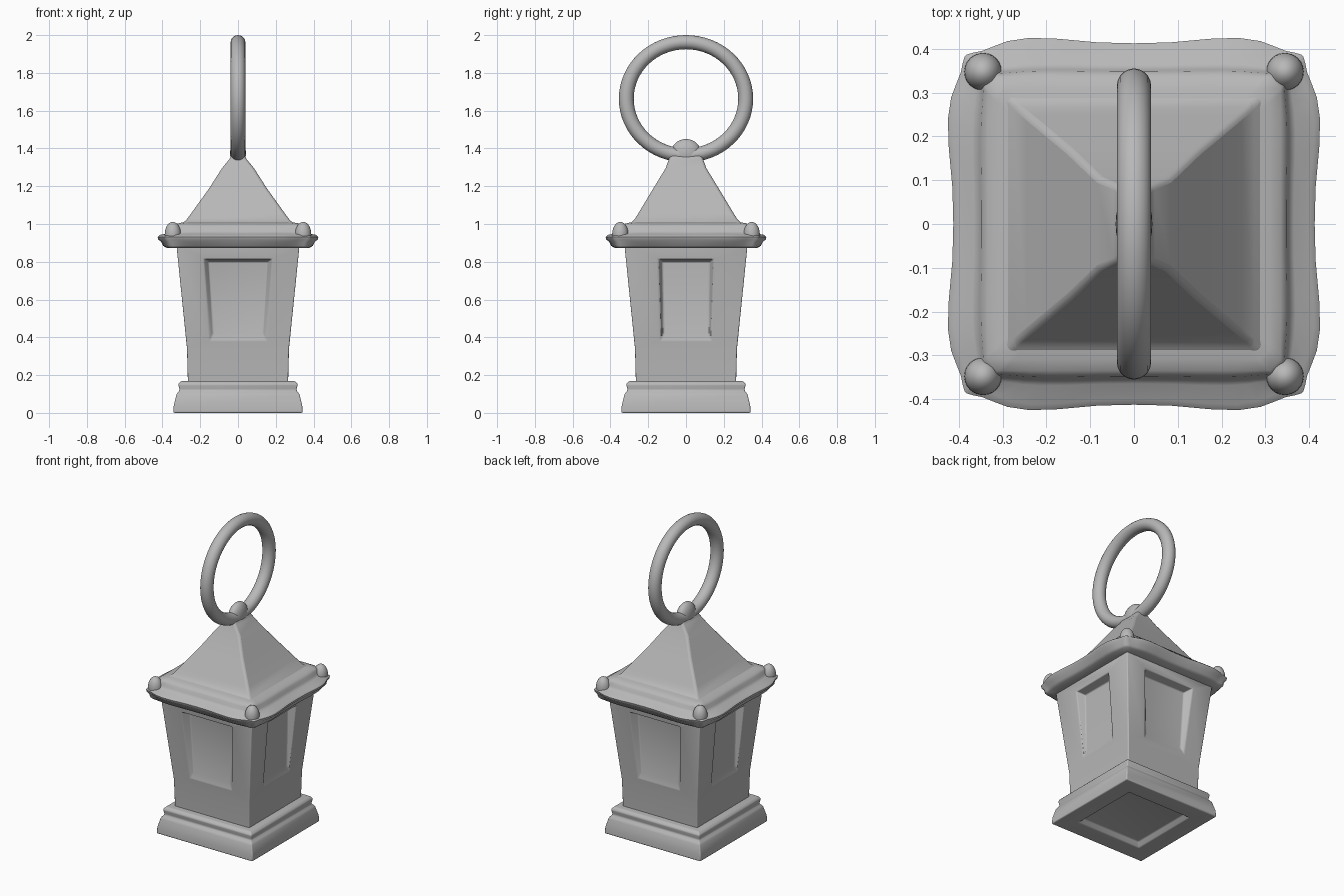
import bpy, bmesh, math
from mathutils import Matrix, Vector

if "Cube" in bpy.data.objects:
    bpy.data.objects.remove(bpy.data.objects["Cube"])

# Dark grey metal
metal = bpy.data.materials.new("dark_metal")
metal.diffuse_color = (0.48, 0.48, 0.48, 1)
metal.use_nodes = True
metal.node_tree.nodes["Principled BSDF"].inputs["Base Color"].default_value = metal.diffuse_color


def shade(ob, angle):
    ob.data.materials.append(metal)
    bpy.ops.object.select_all(action="DESELECT")
    ob.select_set(True)
    bpy.context.view_layer.objects.active = ob
    bpy.ops.object.shade_smooth_by_angle(angle=math.radians(angle))


def finish(bm, name, bevel=0.0, angle=35):
    bmesh.ops.remove_doubles(bm, verts=bm.verts, dist=1e-4)
    bmesh.ops.recalc_face_normals(bm, faces=bm.faces)
    me = bpy.data.meshes.new(name)
    bm.to_mesh(me)
    bm.free()
    ob = bpy.data.objects.new(name, me)
    bpy.context.collection.objects.link(ob)
    if bevel:
        m = ob.modifiers.new("soft_edges", "BEVEL")
        m.width, m.segments = bevel, 3
        m.limit_method, m.angle_limit = "ANGLE", math.radians(18)
    shade(ob, angle)


def square_loft(name, rings, side=((-1, 0),), bevel=0.0, angle=35):
    """Stack square rings (half_x, half_y, z, wave); side = (position, outward bulge)."""
    bm = bmesh.new()
    loops = []
    for hx, hy, z, wave in rings:
        loop = []
        for k in range(4):
            rot = Matrix.Rotation(k * math.pi / 2, 2)
            for t, b in side:
                p = rot @ Vector((t, -1 - b * wave))
                loop.append(bm.verts.new((p.x * hx, p.y * hy, z)))
        loops.append(loop)
    n = len(loops[0])
    for a, b in zip(loops, loops[1:]):
        for i in range(n):
            j = (i + 1) % n
            bm.faces.new((a[i], a[j], b[j], b[i]))
    bm.faces.new(loops[0][::-1])
    bm.faces.new(loops[-1])
    finish(bm, name, bevel, angle)


# Stepped plinth with a hollow underside
plinth = [(0.21, 0.03), (0.23, 0), (0.342, 0), (0.34, 0.04), (0.325, 0.1),
          (0.309, 0.12), (0.317, 0.152), (0.302, 0.168), (0.25, 0.17)]
square_loft("plinth", [(h, h, z, 0) for h, z in plinth], bevel=0.007, angle=60)


# Flared body with a recessed, nearly upright pane on every side
def body():
    bm = bmesh.new()
    zs, hs = (0.15, 0.34, 0.89), (0.265, 0.27, 0.326)
    surf = lambda z: hs[1] + (hs[2] - hs[1]) * (z - zs[1]) / (zs[2] - zs[1])
    for k in range(4):
        rot = Matrix.Rotation(k * math.pi / 2, 3, "Z")
        wt, wb = (0.18, 0.15) if k % 2 == 0 else (0.145, 0.135)
        V = lambda x, d, z: bm.verts.new(rot @ Vector((x, -d, z)))
        low = [V(-hs[0], hs[0], zs[0]), V(hs[0], hs[0], zs[0])]
        outer = [V(-hs[1], hs[1], zs[1]), V(hs[1], hs[1], zs[1]),
                 V(hs[2], hs[2], zs[2]), V(-hs[2], hs[2], zs[2])]
        bm.faces.new((low[0], low[1], outer[1], outer[0]))
        win = [(-wb, 0.38), (wb, 0.38), (wt, 0.815), (-wt, 0.815)]
        rim = [V(x, surf(z), z) for x, z in win]
        pane = [V(x * 0.87, 0.263, z + (0.04 if z < 0.5 else -0.015)) for x, z in win]
        for a, b in ((outer, rim), (rim, pane)):
            for i in range(4):
                j = (i + 1) % 4
                bm.faces.new((a[i], a[j], b[j], b[i]))
        bm.faces.new(pane)
    finish(bm, "body", bevel=0.006, angle=60)


body()

# Wavy eave with tucked-in corners and a raised inner rim
half = [(0, 0), (0.2, 0.005), (0.42, 0.025), (0.58, 0.03), (0.7, 0.012),
        (0.78, -0.018), (0.84, -0.042), (0.89, -0.052), (0.925, -0.062)]
wave = [(-t, b) for t, b in half[:0:-1]] + half
eave = [(0.31, 0.872, 0), (0.375, 0.874, 0.3), (0.39, 0.885, 0.6), (0.397, 0.905, 0.8),
        (0.41, 0.918, 1), (0.413, 0.932, 1), (0.40, 0.943, 1), (0.365, 0.95, 0.4),
        (0.352, 0.965, 0.2), (0.348, 0.985, 0.2), (0.335, 0.998, 0),
        (0.31, 1.005, 0), (0.26, 1.015, 0)]
square_loft("eave", [(h, h, z, w) for h, z, w in eave], side=wave, angle=60)

# Pyramid roof, slightly concave towards its foot and narrowing to a neck
roof = [(0.30, 0.30, 1.0), (0.275, 0.275, 1.02), (0.245, 0.25, 1.06), (0.152, 0.172, 1.19),
        (0.085, 0.108, 1.295), (0.04, 0.088, 1.35), (0.025, 0.06, 1.40)]
square_loft("roof", [(a, b, z, 0) for a, b, z in roof], bevel=0.012, angle=60)


def ball(name, loc, scale):
    bm = bmesh.new()
    bmesh.ops.create_uvsphere(bm, u_segments=24, v_segments=14, radius=1)
    bmesh.ops.transform(bm, matrix=Matrix.Translation(loc) @ Matrix.Diagonal((*scale, 1)),
                        verts=bm.verts)
    finish(bm, name, angle=60)


# Corner knobs and the finial gripping the ring
for sx in (-1, 1):
    for sy in (-1, 1):
        ball("corner_knob", (sx * 0.345, sy * 0.348, 0.945), (0.043, 0.043, 0.066))
ball("finial", (0, 0, 1.375), (0.042, 0.08, 0.075))

# Hanging ring in the side plane
bpy.ops.mesh.primitive_torus_add(major_segments=64, minor_segments=20, major_radius=0.313,
                                 minor_radius=0.039, location=(0, 0, 1.663),
                                 rotation=(0, math.pi / 2, 0))
ring = bpy.context.object
ring.name = "hanging_ring"
ring.scale = (0.957, 1.01, 1)
shade(ring, 60)
